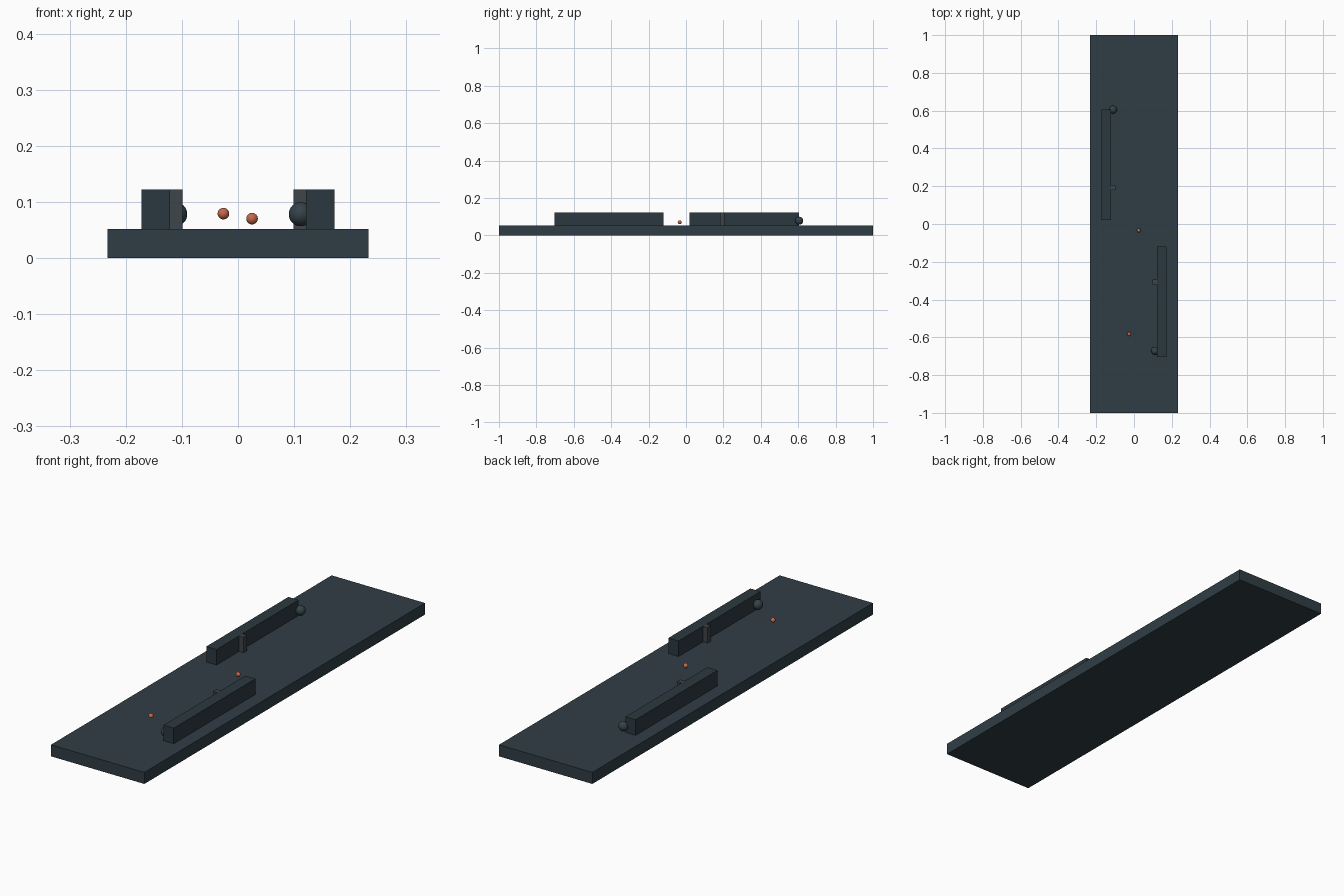
import bpy

if "Cube" in bpy.data.objects:
    bpy.data.objects.remove(bpy.data.objects["Cube"])


def material(name, color):
    m = bpy.data.materials.new(name)
    m.diffuse_color = (*color, 1)
    m.use_nodes = True
    m.node_tree.nodes["Principled BSDF"].inputs["Base Color"].default_value = m.diffuse_color
    return m


slate = material("slate", (0.030, 0.048, 0.060))
bar_slate = material("bar_slate", (0.024, 0.040, 0.050))
grey = material("tab_grey", (0.048, 0.058, 0.065))
knob = material("knob_slate", (0.035, 0.055, 0.065))
copper = material("copper", (0.56, 0.14, 0.07))


def box(name, lo, hi, mat):
    center = [(a + b) / 2 for a, b in zip(lo, hi)]
    bpy.ops.mesh.primitive_cube_add(size=1, location=center)
    ob = bpy.context.object
    ob.name = name
    ob.scale = [b - a for a, b in zip(lo, hi)]
    bpy.ops.object.transform_apply(location=False, rotation=False, scale=True)
    ob.data.materials.append(mat)


def ball(name, loc, r, mat):
    bpy.ops.mesh.primitive_uv_sphere_add(segments=32, ring_count=16, radius=r, location=loc)
    ob = bpy.context.object
    ob.name = name
    ob.data.materials.append(mat)
    bpy.ops.object.shade_smooth()


TOP, RAIL = 0.052, 0.122

# Flat base slab
box("base_slab", (-0.233, -1, 0), (0.233, 1, TOP), slate)

# Two offset rails, each with an inward tab and an end knob
for name, s, y0, y1, tab_y, knob_y in (
    ("left", -1, 0.02, 0.605, 0.193, 0.605),
    ("right", 1, -0.704, -0.12, -0.307, -0.672),
):
    x0, x1 = sorted((s * 0.121, s * 0.172))
    box(name + "_rail", (x0, y0, TOP), (x1, y1, RAIL), bar_slate)
    x0, x1 = sorted((s * 0.099, s * 0.121))
    box(name + "_tab", (x0, tab_y - 0.012, TOP), (x1, tab_y + 0.012, RAIL), grey)
    ball(name + "_knob", (s * 0.112, knob_y, 0.078), 0.0215, knob)

# Small floating beads
ball("centre_bead", (0.025, -0.034, 0.070), 0.0103, copper)
ball("front_bead", (-0.026, -0.583, 0.079), 0.0103, copper)
